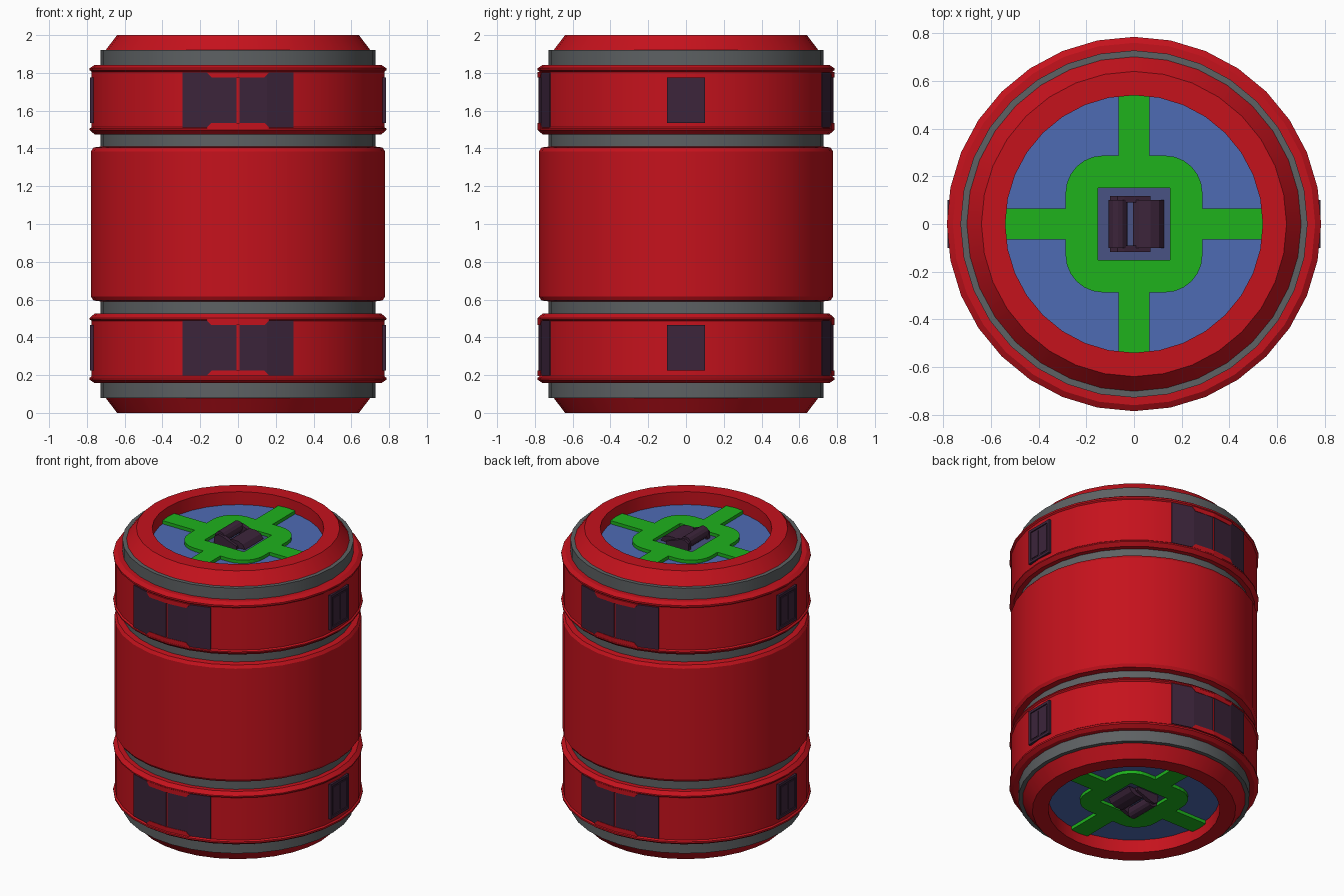
import bpy, bmesh
from math import sin, cos, pi, radians
from mathutils import Matrix, Vector

if "Cube" in bpy.data.objects:
    bpy.data.objects.remove(bpy.data.objects["Cube"])

SIDES = 32


def material(name, rgb):
    m = bpy.data.materials.new(name)
    m.diffuse_color = (*rgb, 1)
    m.use_nodes = True
    m.node_tree.nodes["Principled BSDF"].inputs["Base Color"].default_value = m.diffuse_color
    return m


RED = material("red_paint", (0.56, 0.006, 0.012))
GREY = material("grey_metal", (0.11, 0.12, 0.125))
BLUE = material("blue_plate", (0.076, 0.147, 0.456))
SLATE = material("slate_plate", (0.065, 0.085, 0.23))
GREEN = material("green_paint", (0.013, 0.445, 0.012))
DARK = material("dark_plum", (0.045, 0.018, 0.043))


def build(name, verts, faces, mat, flip=False, smooth=False, closed=False):
    """Make an object; flip mirrors it about the barrel's middle (z = 1)."""
    bm = bmesh.new()
    vs = [bm.verts.new((v[0], v[1], 2 - v[2] if flip else v[2])) for v in verts]
    for f in faces:
        bm.faces.new([vs[i] for i in (reversed(f) if flip else f)])
    if closed:
        bmesh.ops.recalc_face_normals(bm, faces=bm.faces)
    me = bpy.data.meshes.new(name)
    bm.to_mesh(me)
    bm.free()
    me.materials.append(mat)
    ob = bpy.data.objects.new(name, me)
    bpy.context.collection.objects.link(ob)
    if smooth:
        bpy.ops.object.select_all(action='DESELECT')
        ob.select_set(True)
        bpy.context.view_layer.objects.active = ob
        bpy.ops.object.shade_smooth_by_angle(angle=radians(20))
    return ob


def lathe(name, profile, mat, flip=False):
    """Revolve an (r, z) profile, listed bottom to top on the outside."""
    n = SIDES
    verts = [(r * cos(2 * pi * i / n), r * sin(2 * pi * i / n), z)
             for r, z in profile for i in range(n)]
    faces = [(k * n + i, k * n + (i + 1) % n, (k + 1) * n + (i + 1) % n, (k + 1) * n + i)
             for k in range(len(profile) - 1) for i in range(n)]
    return build(name, verts, faces, mat, flip, smooth=True)


def prism(name, outline, axis, lo, hi, mat, flip=False, smooth=False):
    """Extrude a 2D outline along z ('z': x,y) or y ('y': x,z)."""
    n = len(outline)
    put = (lambda a, b, t: (a, b, t)) if axis == 'z' else (lambda a, b, t: (a, t, b))
    verts = [put(a, b, t) for t in (lo, hi) for a, b in outline]
    faces = [tuple(range(n)), tuple(range(n, 2 * n))]
    faces += [(i, (i + 1) % n, n + (i + 1) % n, n + i) for i in range(n)]
    return build(name, verts, faces, mat, flip, smooth, closed=True)


def box(name, x, y, z, mat, flip=False):
    return prism(name, [(x[0], y[0]), (x[1], y[0]), (x[1], y[1]), (x[0], y[1])],
                 'z', z[0], z[1], mat, flip)


def facet_y(x, r):
    """Front y of the many-sided wall at a given x."""
    step = 2 * pi / SIDES
    k = 0
    while r * sin((k + 1) * step) < abs(x) - 1e-6:
        k += 1
    x0, x1 = r * sin(k * step), r * sin((k + 1) * step)
    t = (abs(x) - x0) / (x1 - x0)
    return -(r * cos(k * step) * (1 - t) + r * cos((k + 1) * step) * t)


def wall_patch(name, cols, r, side, turn, mat, flip):
    """Thin curved plate from (x, z low, z high) columns, hugging the wall."""
    verts, faces = [], []
    for x, lo, hi in cols:
        for d in (0, 0.025):
            y = facet_y(x, r) + d
            verts += [(side * x * turn, y * turn, lo), (side * x * turn, y * turn, hi)]
    for i in range(len(cols) - 1):
        a, b = 4 * i, 4 * i + 4
        faces += [(a, b, b + 1, a + 1), (a + 2, a + 3, b + 3, b + 2),
                  (a + 1, b + 1, b + 3, a + 3), (a, a + 2, b + 2, b)]
    e = 4 * (len(cols) - 1)
    faces += [(0, 1, 3, 2), (e, e + 2, e + 3, e + 1)]
    build(name, verts, faces, mat, flip, closed=True)


# Main drum
lathe("main_drum", [(0.725, 0.59), (0.765, 0.595), (0.778, 0.615), (0.778, 1.385),
                    (0.765, 1.405), (0.725, 1.41)], RED)

MID = 1.656  # centre height of the upper band
for flip, end in ((False, "top"), (True, "bottom")):
    # Grey rings, raised band and end rim
    lathe(end + "_inner_ring", [(0.728, 1.39), (0.728, 1.49)], GREY, flip)
    lathe(end + "_outer_ring", [(0.728, 1.83), (0.728, 1.92), (0.69, 1.92)], GREY, flip)
    lathe(end + "_band", [(0.725, 1.475), (0.76, 1.475), (0.785, 1.497), (0.785, 1.505),
                          (0.775, 1.513), (0.775, 1.806), (0.785, 1.814),
                          (0.785, 1.825), (0.76, 1.842), (0.725, 1.842)], RED, flip)
    lathe(end + "_rim", [(0.705, 1.915), (0.64, 2.0), (0.54, 2.0), (0.54, 1.905)], RED, flip)

    # Blue end plate
    disc = [(0.54 * cos(2 * pi * i / SIDES), 0.54 * sin(2 * pi * i / SIDES), 1.91)
            for i in range(SIDES)]
    build(end + "_plate", disc, [tuple(range(SIDES))], BLUE, flip)
    box(end + "_latch_bed", (-0.152, 0.152), (-0.152, 0.152), (1.905, 1.912), SLATE, flip)

    # Green cross: one arm outline turned four times
    arc = [(0.13 + 0.157 * cos(radians(a)), 0.13 + 0.157 * sin(radians(a)))
           for a in (0, 15, 30, 45)]
    half = [(0.54, 0.065), (0.287, 0.065)] + arc + [(0.152, 0.152)]
    outline = [(x, -y) for x, y in reversed(half)] + half
    n = len(outline)
    verts, faces = [], []
    for q in range(4):
        rot = Matrix.Rotation(q * pi / 2, 3, 'Z')
        base = len(verts)
        verts += [rot @ Vector((x, y, z)) for z in (1.908, 1.933) for x, y in outline]
        faces.append(tuple(base + n + i for i in range(n)))
        faces += [(base + i, base + (i + 1) % n, base + n + (i + 1) % n, base + n + i)
                  for i in range(n) if i not in (0, n - 2)]
    build(end + "_cross", verts, faces, GREEN, flip)

    # Latch: raised roller, lower rounded grip and two side links
    def roll(cx, cz, r):
        return [(cx + r * cos(2 * pi * i / 12), cz + r * sin(2 * pi * i / 12)) for i in range(12)]
    prism(end + "_latch_roller", roll(-0.068, 1.955, 0.04), 'y', -0.1, 0.1, DARK, flip, True)
    grip = [(-0.005, 1.95), (0.02, 1.965), (0.07, 1.965), (0.105, 1.95), (0.125, 1.92), (-0.005, 1.915)]
    prism(end + "_latch_grip", grip, 'y', -0.1, 0.1, DARK, flip, True)
    link = [(-0.1, 1.912), (-0.1, 1.96), (-0.07, 1.98), (-0.04, 1.975), (0.07, 1.935), (0.07, 1.912)]
    for s in (-1, 1):
        lo, hi = sorted((s * 0.09, s * 0.118))
        prism(end + "_latch_link", link, 'y', lo, hi, DARK, flip)

    # Dark wall panels and red notch tabs, front and back
    kink = 0.782 * sin(2 * pi / SIDES)
    steps = [(0.14, 0.12), (kink, 0.132), (0.165, 0.146)]
    for turn, face in ((1, "front"), (-1, "back")):
        for s in (-1, 1):
            cols = [(0.007, 0.12)] + steps + [(0.295, 0.146)]
            wall_patch(f"{end}_{face}_panel", [(x, MID - h, MID + h) for x, h in cols],
                       0.782, s, turn, DARK, flip)
            for d in (-1, 1):
                tab = [(x, *sorted((MID + d * h, MID + d * 0.15)))
                       for x, h in [(0.0, 0.12)] + steps]
                wall_patch(f"{end}_{face}_tab", tab, 0.785, s, turn, RED, flip)

    # Framed double windows on the left and right
    for s, side in ((1, "right"), (-1, "left")):
        def bar(part, y, z, depth):
            box(f"{end}_{side}_window_{part}", sorted((s * 0.755, s * depth)), y, z, DARK, flip)
        bar("back", (-0.1, 0.1), (MID - 0.12, MID + 0.12), 0.7755)
        for t in (-1, 1):
            bar("post", sorted((t * 0.082, t * 0.1)), (MID - 0.12, MID + 0.12), 0.783)
            bar("rail", (-0.082, 0.082), sorted((MID + t * 0.102, MID + t * 0.12)), 0.783)
            bar("pane", sorted((t * 0.012, t * 0.072)), (MID - 0.09, MID + 0.09), 0.780)
